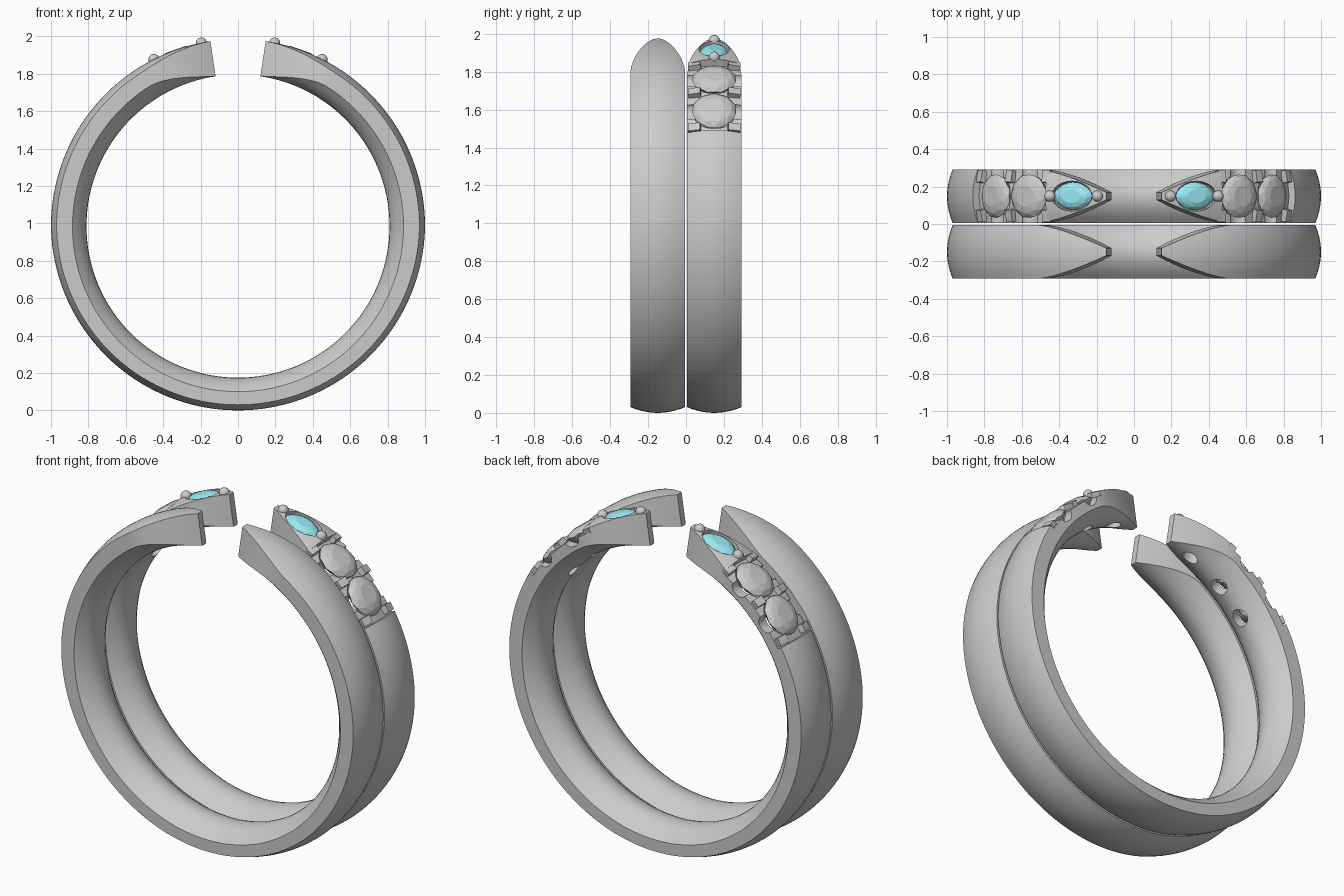
import bpy, bmesh
from math import sin, cos, pi, radians, degrees
from mathutils import Matrix, Vector

if "Cube" in bpy.data.objects:
    bpy.data.objects.remove(bpy.data.objects["Cube"])

CZ = 0.985            # ring centre height
HW = 0.143            # half width of a band
END, TAPER = 8.5, 32  # gap angle and angle where the taper starts


def make(name, bm):
    bmesh.ops.recalc_face_normals(bm, faces=bm.faces)
    me = bpy.data.meshes.new(name)
    bm.to_mesh(me)
    bm.free()
    ob = bpy.data.objects.new(name, me)
    bpy.context.collection.objects.link(ob)
    return ob


def activate(ob):
    bpy.ops.object.select_all(action='DESELECT')
    ob.select_set(True)
    bpy.context.view_layer.objects.active = ob


def smooth(ob):
    activate(ob)
    bpy.ops.object.shade_smooth_by_angle(angle=radians(30))


def frame(deg, r, y):
    """Seat on the ring: x along the band, y across it, z outwards."""
    a = radians(deg)
    m = Matrix.Rotation(a, 4, 'Y')
    m.translation = Vector((r * sin(a), y, CZ + r * cos(a)))
    return m


def sweep(name, y0, angles, section):
    """Sweep a closed section(angle) -> [(y, r)] around the ring axis."""
    bm = bmesh.new()
    loops = []
    for d in angles:
        a = radians(d)
        loops.append([bm.verts.new((r * sin(a), y0 + y, CZ + r * cos(a)))
                      for y, r in section(d)])
    n = len(loops[0])
    for A, B in zip(loops, loops[1:]):
        for i in range(n):
            j = (i + 1) % n
            bm.faces.new((A[i], A[j], B[j], B[i]))
    bm.faces.new(loops[0])
    bm.faces.new(loops[-1])
    return make(name, bm)


def band_section(d):
    a = min(d, 360 - d)
    t = min(1, (a - END) / (TAPER - END))
    w = 0.02 + (HW - 0.02) * (1 - (1 - t) ** 1.5)
    R = 1 - 0.015 * max(0, -cos(radians(d)))
    us = [-1 + i / 5 for i in range(11)]
    outer = [(u * w, R - 0.03 * (u * w / HW) ** 2) for u in us]
    inner = [(u * w, 0.81 + 0.075 * (u * w / HW) ** 2) for u in reversed(us)]
    return outer + inner


def rings(name, m, n, levels, sx, sy, power=0.0, twist=True):
    """Stacked outlines (scale, height); twisted layers give triangular facets."""
    bm = bmesh.new()
    loops = []
    for k, (s, h) in enumerate(levels):
        off = 0.5 * (k % 2) if twist else 0
        L = []
        for i in range(n):
            t = 2 * pi * (i + off) / n
            L.append(bm.verts.new(m @ Vector((s * sx * cos(t),
                     s * sy * sin(t) * abs(sin(t)) ** power, h))))
        loops.append(L)
    for k, (A, B) in enumerate(zip(loops, loops[1:])):
        for i in range(n):
            j = (i + 1) % n
            if not twist:
                bm.faces.new((A[i], A[j], B[j], B[i]))
            elif k % 2 == 0:
                bm.faces.new((A[i], A[j], B[i]))
                bm.faces.new((A[j], B[j], B[i]))
            else:
                bm.faces.new((A[i], A[j], B[j]))
                bm.faces.new((A[i], B[j], B[i]))
    bm.faces.new(loops[0])
    bm.faces.new(loops[-1])
    return make(name, bm)


def cut(target, cutter):
    activate(target)
    mod = target.modifiers.new("cut", 'BOOLEAN')
    mod.operation, mod.solver, mod.object = 'DIFFERENCE', 'EXACT', cutter
    bpy.ops.object.modifier_apply(modifier=mod.name)
    bpy.data.objects.remove(cutter, do_unlink=True)


# Two tapered open bands
angles = [END + (TAPER - END) * i / 14 for i in range(14)]
mid = [TAPER + (360 - 2 * TAPER) * i / 120 for i in range(121)]
angles = angles + mid + [360 - a for a in reversed(angles)]
Y = 0.149
plain_band = sweep("plain_band", -Y, angles, band_section)
stone_band = sweep("stone_band", Y, angles, band_section)

blue = bpy.data.materials.new("blue_stone")
blue.diffuse_color = (0.32, 0.82, 0.9, 1)
blue.use_nodes = True
blue.node_tree.nodes["Principled BSDF"].inputs["Base Color"].default_value = blue.diffuse_color
ROUND = (36, 50.5)

for s, side in ((1, "right"), (-1, "left")):
    # Lowered deck under the round stones
    lo, hi = sorted((s * 28.3, s * 59.5))
    cut(stone_band, sweep("deck_cutter", Y, [lo + (hi - lo) * i / 8 for i in range(9)],
        lambda d: [(-0.2, 0.94), (0, 0.962), (0.2, 0.94), (0.2, 1.1), (-0.2, 1.1)]))
    for k, d in enumerate(ROUND):
        # Drilled seat and side scallop
        m = frame(s * d, 0.958, Y)
        cut(stone_band, rings("seat_cutter", m, 24, [(1, .08), (1, -.008), (.42, -.08), (.42, -.3)],
                              0.118, 0.118, twist=False))
        sc = m @ Matrix.Translation((0, 0, -0.01)) @ Matrix.Rotation(pi / 2, 4, 'X')
        cut(stone_band, rings("scallop_cutter", sc, 20, [(1, -.3), (1, .3)], .05, .04, twist=False))
        # Round faceted stone
        rings(f"round_stone_{side}_{k + 1}", m, 10,
              [(.5, .032), (.8, .022), (1, .003), (1, -.006), (.5, -.06), (.05, -.1)], .116, .116)
    # Pear seat and blue stone
    m = frame(s * 19.6, 0.972, Y)
    cut(stone_band, rings("pear_seat_cutter", m, 24, [(1, .08), (1, -.01), (.42, -.08), (.42, -.3)],
                          0.115, 0.08, twist=False))
    gem = rings(f"blue_stone_{side}", m, 12,
                [(.5, .03), (.8, .02), (1, .003), (1, -.006), (.5, -.05), (.05, -.08)],
                0.112, 0.075, power=0.35)
    gem.data.materials.append(blue)
    # Bead prongs at both tips of the blue stone
    for k, d in enumerate((11.3, 26.8)):
        bm = bmesh.new()
        bmesh.ops.create_uvsphere(bm, u_segments=20, v_segments=12, radius=0.03,
                                  matrix=frame(s * d, 0.998, Y))
        smooth(make(f"bead_{side}_{k + 1}", bm))
        bm = bmesh.new()
        bmesh.ops.create_cone(bm, cap_ends=True, segments=16, radius1=0.026, radius2=0.026,
                              depth=0.08, matrix=frame(s * d, 0.957, Y))
        smooth(make(f"bead_post_{side}_{k + 1}", bm))
    # Block prongs at the corners of the round stones
    bm = bmesh.new()
    for d in (28.8, 43.2, 57.6):
        for e in (-1, 1):
            m = frame(s * d, 0.958, Y + e * 0.103) @ Matrix.Rotation(e * 0.2, 4, 'X').inverted()
            bmesh.ops.create_cube(bm, size=1, matrix=m @ Matrix.Diagonal((.045, .065, .045, 1)))
    make(f"block_prongs_{side}", bm)

smooth(plain_band)
smooth(stone_band)
